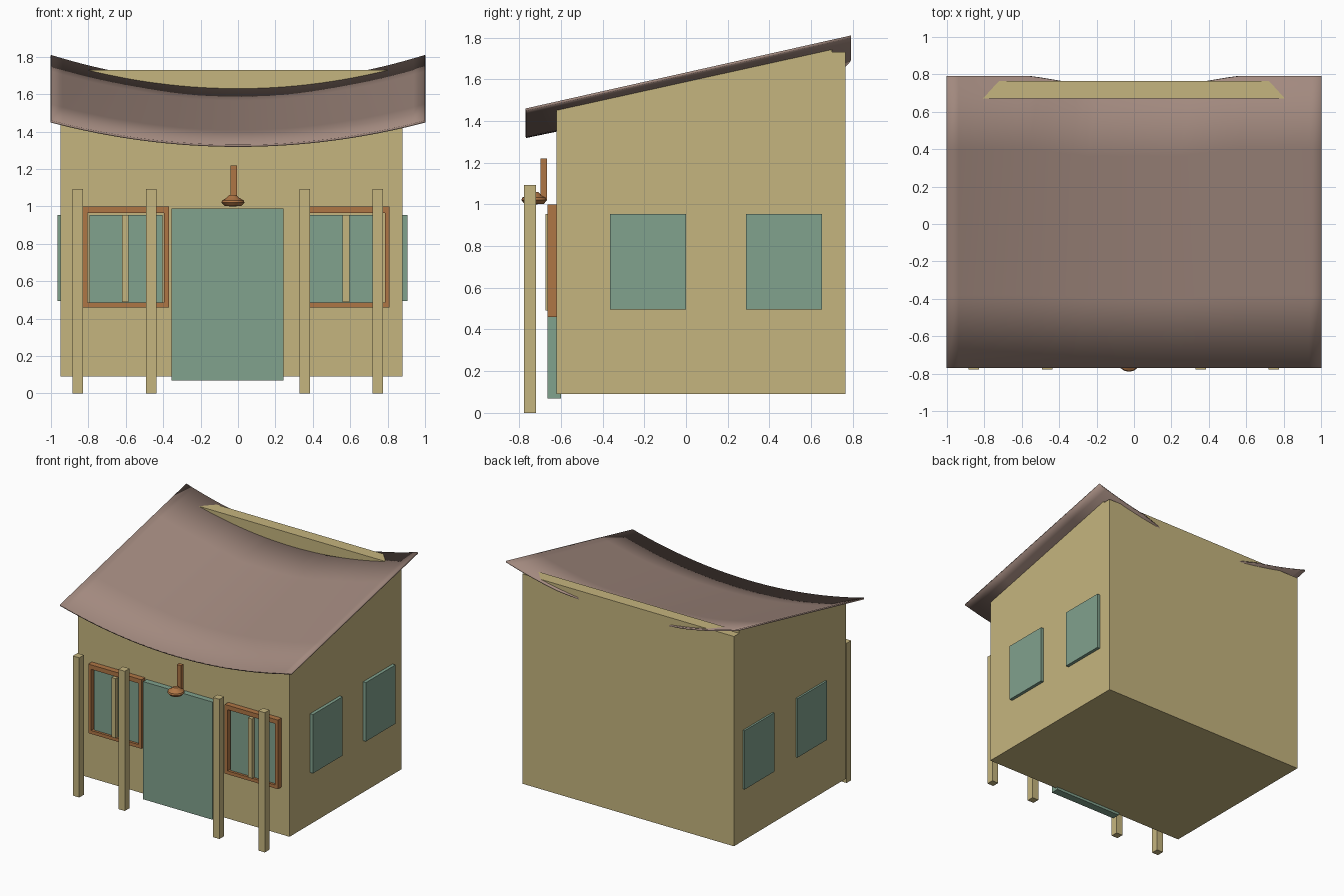
import bpy, bmesh, math

if "Cube" in bpy.data.objects:
    bpy.data.objects.remove(bpy.data.objects["Cube"])


def material(name, rgb):
    m = bpy.data.materials.new(name)
    m.diffuse_color = (*rgb, 1)
    m.use_nodes = True
    m.node_tree.nodes["Principled BSDF"].inputs["Base Color"].default_value = m.diffuse_color
    return m


PLASTER = material("sand plaster", (0.56, 0.46, 0.21))
ROOF = material("dusty brown roof", (0.36, 0.25, 0.21))
TEAL = material("grey teal", (0.22, 0.36, 0.27))
WOOD = material("orange brown wood", (0.43, 0.18, 0.06))


def finish(bm, name, mat):
    bmesh.ops.recalc_face_normals(bm, faces=bm.faces)
    me = bpy.data.meshes.new(name)
    bm.to_mesh(me)
    bm.free()
    me.materials.append(mat)
    ob = bpy.data.objects.new(name, me)
    bpy.context.collection.objects.link(ob)
    return ob


def add_box(bm, x0, x1, y0, y1, z0, z1):
    for v in bmesh.ops.create_cube(bm, size=1)["verts"]:
        v.co.x = x0 if v.co.x < 0 else x1
        v.co.y = y0 if v.co.y < 0 else y1
        v.co.z = z0 if v.co.z < 0 else z1


def box(name, mat, *dims):
    bm = bmesh.new()
    add_box(bm, *dims)
    return finish(bm, name, mat)


def smooth(ob, angle=40):
    bpy.context.view_layer.objects.active = ob
    ob.select_set(True)
    bpy.ops.object.shade_smooth_by_angle(angle=math.radians(angle))
    ob.select_set(False)


def roof_z(x, y):
    # sloping sheet that sags towards the middle
    t = (y + 0.77) / 1.56
    edge = 1.46 + 0.35 * t
    return edge - (0.13 + 0.025 * t) * (1 - x * x)


# Roof sheet, its back edge tucked into the back wall in the middle
bm = bmesh.new()
bmesh.ops.create_grid(bm, x_segments=32, y_segments=4, size=1)
for v in bm.verts:
    x, t = v.co.x, (v.co.y + 1) / 2
    back = 0.79 - 0.05 * min(1, max(0, (0.55 - abs(x)) / 0.3))
    y = -0.77 + t * (back + 0.77)
    v.co = (x, y, roof_z(x, y))
roof = finish(bm, "roof", ROOF)
mod = roof.modifiers.new("thickness", 'SOLIDIFY')
mod.thickness = 0.012
mod.offset = -1
smooth(roof)

# House body, its top following the underside of the roof
bm = bmesh.new()
bmesh.ops.create_grid(bm, x_segments=24, y_segments=1, size=1)
for v in bm.verts:
    v.co = (-0.035 + 0.915 * v.co.x, -0.62 if v.co.y < 0 else 0.70, 0.09)
base = bm.faces[:]
top = bmesh.ops.extrude_face_region(bm, geom=base, use_keep_orig=True)
for v in top["geom"]:
    if isinstance(v, bmesh.types.BMVert):
        v.co.z = roof_z(v.co.x, v.co.y) - 0.008
finish(bm, "house_body", PLASTER)

# Back wall rising through the roof
box("back_wall", PLASTER, -0.95, 0.88, 0.67, 0.765, 0.09, 1.73)

# Side windows
for side, x0, x1 in (("left", -0.965, -0.93), ("right", 0.86, 0.905)):
    for i, y0 in enumerate((-0.365, 0.288)):
        box(f"{side}_window_{i + 1}", TEAL, x0, x1, y0, y0 + 0.365, 0.495, 0.955)

# Door
box("door", TEAL, -0.355, 0.243, -0.664, -0.60, 0.07, 0.99)

# Front windows: frame, panes and centre bar
for side, c in (("left", -0.60), ("right", 0.58)):
    bm = bmesh.new()
    for s in (-1, 1):
        a, b = sorted((c + s * 0.23, c + s * 0.205))
        add_box(bm, a, b, -0.664, -0.61, 0.46, 1.0)
    add_box(bm, c - 0.205, c + 0.205, -0.664, -0.61, 0.46, 0.487)
    add_box(bm, c - 0.205, c + 0.205, -0.664, -0.61, 0.965, 1.0)
    finish(bm, f"{side}_window_frame", WOOD)
    box(f"{side}_window_pane", TEAL, c - 0.195, c + 0.195, -0.645, -0.61, 0.487, 0.955)
    box(f"{side}_window_bar", PLASTER, c - 0.02, c + 0.015, -0.675, -0.63, 0.49, 0.955)

# Porch posts
for i, x in enumerate((-0.857, -0.463, 0.356, 0.748)):
    box(f"porch_post_{i + 1}", PLASTER, x - 0.028, x + 0.028, -0.777, -0.72, 0, 1.092)

# Hanging lamp: stem and round shade turned from a profile
box("lamp_stem", WOOD, -0.04, -0.005, -0.697, -0.667, 1.02, 1.22)
bm = bmesh.new()
profile = [(0, 1.0), (0.045, 1.002), (0.062, 1.02), (0.058, 1.032),
           (0.035, 1.045), (0.02, 1.06), (0, 1.06)]
pts = [bm.verts.new((r, 0, z)) for r, z in profile]
edges = [bm.edges.new(p) for p in zip(pts, pts[1:])]
bmesh.ops.spin(bm, geom=pts + edges, cent=(0, 0, 0), axis=(0, 0, 1),
               angle=math.tau, steps=16)
bmesh.ops.remove_doubles(bm, verts=bm.verts, dist=0.0005)
bmesh.ops.translate(bm, verts=bm.verts, vec=(-0.027, -0.728, 0))
smooth(finish(bm, "lamp_shade", WOOD))
